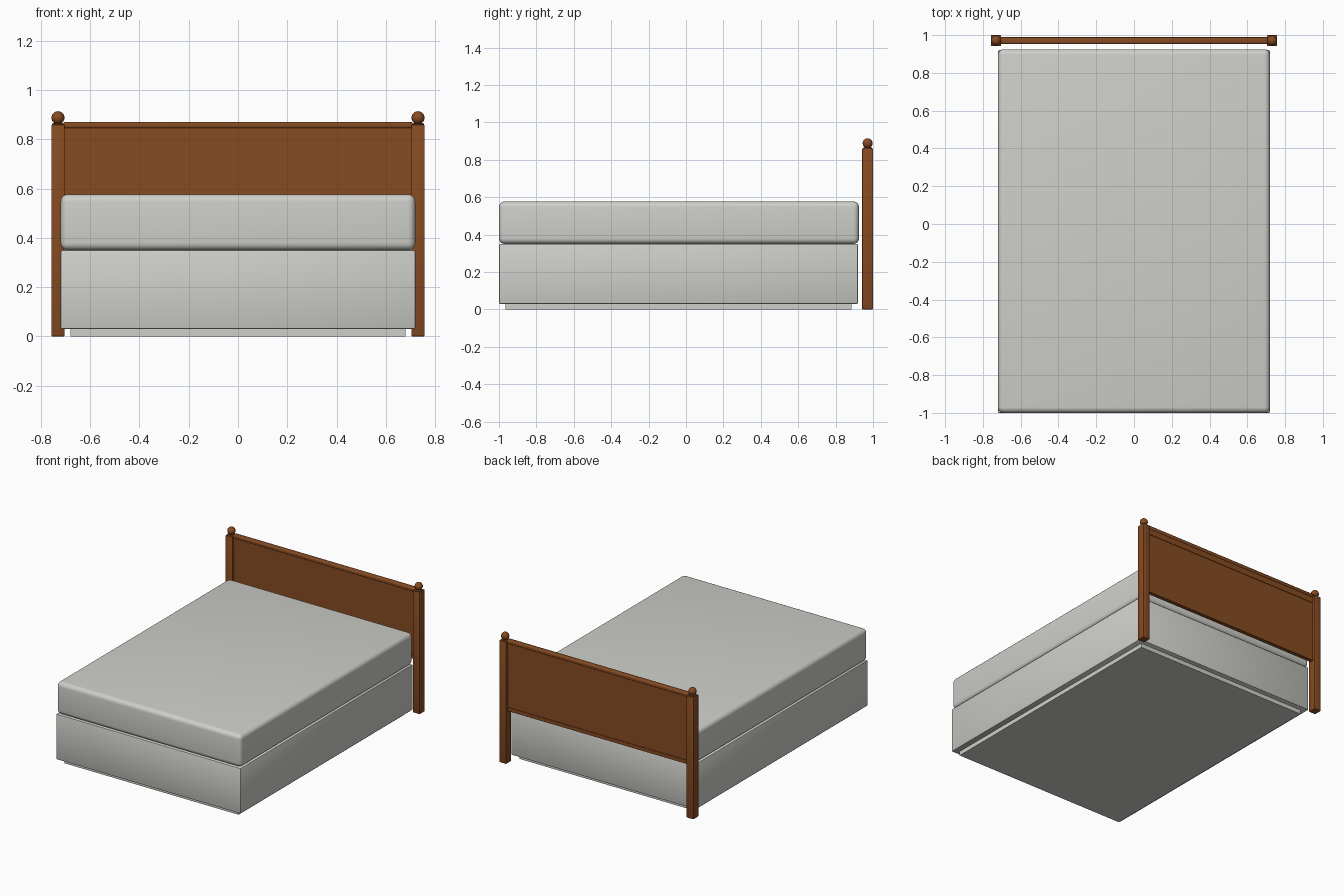
import bpy, bmesh, math

if "Cube" in bpy.data.objects:
    bpy.data.objects.remove(bpy.data.objects["Cube"])


def material(name, rgb):
    m = bpy.data.materials.new(name)
    m.diffuse_color = (*rgb, 1)
    m.use_nodes = True
    m.node_tree.nodes["Principled BSDF"].inputs["Base Color"].default_value = m.diffuse_color
    return m


FABRIC = material("pale grey fabric", (0.62, 0.62, 0.59))
WOOD = material("warm brown wood", (0.24, 0.07, 0.016))


def finish(obj, name, mat):
    obj.name = name
    obj.data.materials.clear()
    obj.data.materials.append(mat)
    bpy.ops.object.select_all(action='DESELECT')
    obj.select_set(True)
    bpy.context.view_layer.objects.active = obj
    bpy.ops.object.shade_smooth_by_angle(angle=math.radians(35))
    return obj


def box(name, lo, hi, mat, bevel=0, segments=2):
    """Box between two corners, with optional rounded edges."""
    bm = bmesh.new()
    bmesh.ops.create_cube(bm, size=1)
    for v in bm.verts:
        v.co = [lo[i] if v.co[i] < 0 else hi[i] for i in range(3)]
    if bevel:
        bmesh.ops.bevel(bm, geom=bm.edges[:], offset=bevel, segments=segments,
                        profile=0.5, affect='EDGES')
    me = bpy.data.meshes.new(name)
    bm.to_mesh(me)
    bm.free()
    obj = bpy.data.objects.new(name, me)
    bpy.context.collection.objects.link(obj)
    return finish(obj, name, mat)


def lathe(name, profile, centre, mat, sides=24):
    """Turned part from (radius, height) points."""
    bm = bmesh.new()
    rings = []
    for r, z in profile:
        rings.append([bm.verts.new((centre[0] + r * math.cos(2 * math.pi * i / sides),
                                    centre[1] + r * math.sin(2 * math.pi * i / sides), z))
                      for i in range(sides)])
    for a, b in zip(rings, rings[1:]):
        for i in range(sides):
            j = (i + 1) % sides
            bm.faces.new((a[i], a[j], b[j], b[i]))
    bm.faces.new(rings[0][::-1])
    bm.faces.new(rings[-1])
    me = bpy.data.meshes.new(name)
    bm.to_mesh(me)
    bm.free()
    obj = bpy.data.objects.new(name, me)
    bpy.context.collection.objects.link(obj)
    return finish(obj, name, mat)


# Divan base on a recessed plinth, with the mattress on top
box("plinth", (-0.68, -0.965, 0), (0.68, 0.885, 0.035), FABRIC)
box("divan_base", (-0.72, -1.0, 0.03), (0.72, 0.92, 0.35), FABRIC, 0.006)
box("mattress", (-0.72, -1.0, 0.35), (0.72, 0.925, 0.577), FABRIC, 0.03, 5)

# Headboard posts with ball finials
PY = 0.971
ball = [(0.0265 * math.cos(a), 0.888 + 0.0265 * math.sin(a))
        for a in (math.radians(-60 + 149 * i / 12) for i in range(13))]
finial = [(0.024, 0.855), (0.024, 0.864), (0.016, 0.866)] + ball
for side, s in (("left", -1), ("right", 1)):
    x = s * 0.731
    box(side + "_post", (x - 0.027, PY - 0.029, 0), (x + 0.027, PY + 0.029, 0.86), WOOD, 0.004)
    lathe(side + "_finial", finial, (x, PY), WOOD)

# Headboard panel framed by rails and a rounded cap
box("headboard_panel", (-0.71, PY - 0.010, 0.38), (0.71, PY + 0.010, 0.83), WOOD)
box("top_rail", (-0.71, PY - 0.014, 0.805), (0.71, PY + 0.014, 0.85), WOOD)
box("cap_rail", (-0.71, PY - 0.018, 0.845), (0.71, PY + 0.018, 0.871), WOOD, 0.008, 3)
box("bottom_rail", (-0.71, PY - 0.014, 0.37), (0.71, PY + 0.014, 0.395), WOOD)
